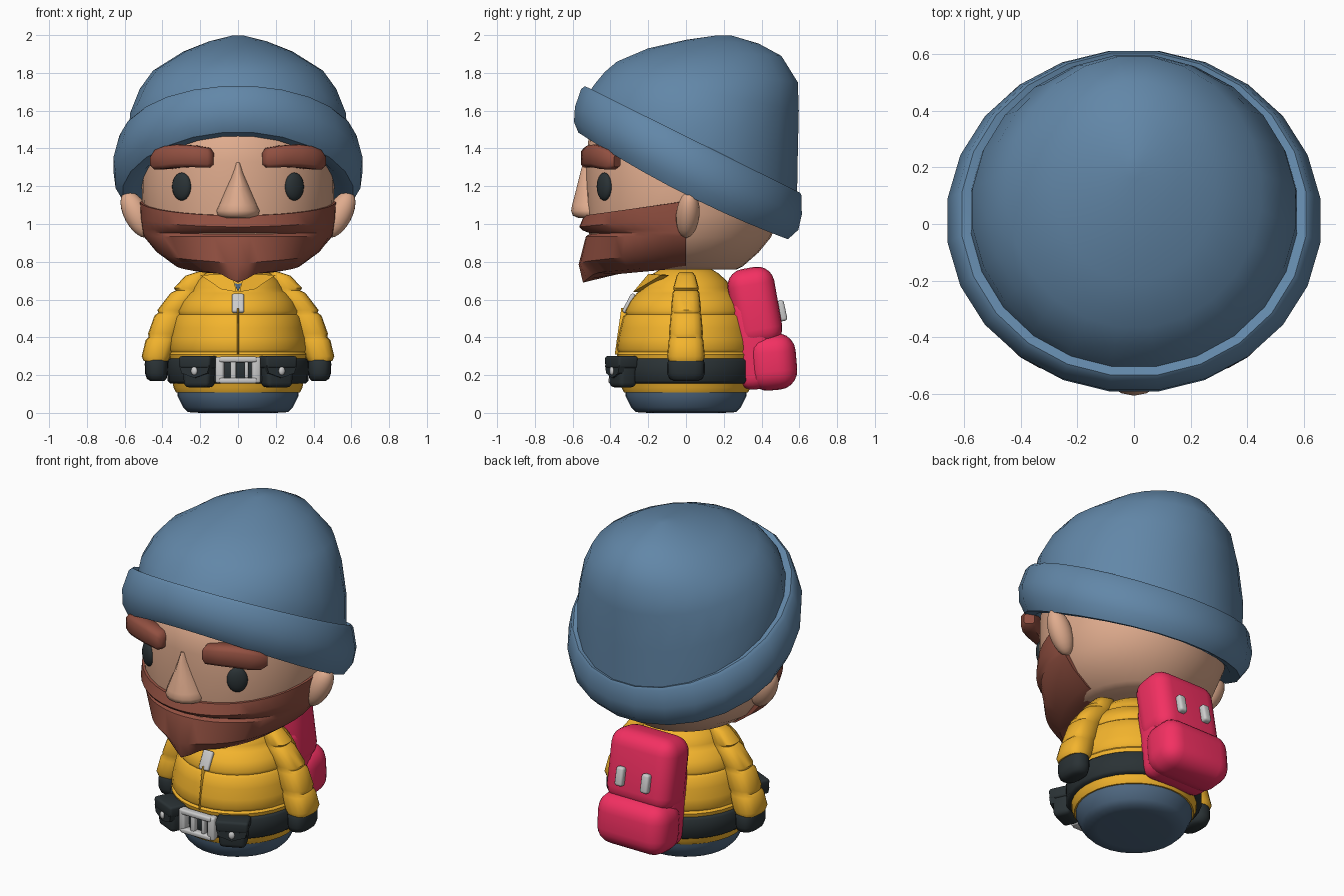
import bpy, bmesh
from math import sin, cos, pi, radians, exp, asin
from mathutils import Vector, Matrix


def material(name, rgb):
    m = bpy.data.materials.new(name)
    lin = [((c / 255 + 0.055) / 1.055) ** 2.4 for c in rgb]
    m.diffuse_color = (*lin, 1)
    return m


BLUE = material("blue_wool", (98, 135, 168))
NAVY = material("trousers_blue", (78, 103, 128))
SKIN = material("skin", (224, 172, 142))
HAIR = material("hair", (146, 80, 65))
YELLOW = material("jacket_yellow", (243, 180, 45))
DARK = material("dark_leather", (42, 50, 53))
PINK = material("pack_pink", (243, 48, 98))


def finish(name, bm, mat, angle=40):
    bmesh.ops.recalc_face_normals(bm, faces=bm.faces)
    me = bpy.data.meshes.new(name)
    bm.to_mesh(me)
    bm.free()
    for p in me.polygons:
        p.use_smooth = True
    me.set_sharp_from_angle(angle=radians(angle))
    if mat:
        me.materials.append(mat)
    ob = bpy.data.objects.new(name, me)
    bpy.context.collection.objects.link(ob)
    return ob


def skin(name, rings, mat, closed=True, angle=40):
    """Bridge equal-length point rings and cap both ends."""
    bm = bmesh.new()
    vs = [[bm.verts.new(p) for p in r] for r in rings]
    n = len(vs[0])
    for a, b in zip(vs, vs[1:]):
        for i in range(n if closed else n - 1):
            j = (i + 1) % n
            bm.faces.new((a[i], a[j], b[j], b[i]))
    bm.faces.new(vs[0])
    bm.faces.new(vs[-1])
    return finish(name, bm, mat, angle)


def oval(cx, cy, cz, rx, ry, n=28, p=1.0):
    """Horizontal ellipse; p < 1 squares it off."""
    pts = []
    for i in range(n):
        c, s = cos(2 * pi * i / n), sin(2 * pi * i / n)
        f = lambda v: (abs(v) ** p) * (1 if v >= 0 else -1)
        pts.append((cx + rx * f(s), cy - ry * f(c), cz))
    return pts


def lathe(name, prof, mat, n=32, angle=50):
    return skin(name, [oval(0, 0, z, r, r, n) for r, z in prof], mat, angle=angle)


def rbox(name, loc, size, bev, mat, rot=(0, 0, 0), seg=3, taper=1.0):
    """Box with rounded edges; taper scales the width at the bottom."""
    bm = bmesh.new()
    bmesh.ops.create_cube(bm, size=1)
    for v in bm.verts:
        if v.co.z < 0:
            v.co.x *= taper
        v.co = Vector(a * b for a, b in zip(v.co, size))
    bmesh.ops.bevel(bm, geom=bm.edges[:], offset=bev, segments=seg, profile=0.5, affect='EDGES')
    ob = finish(name, bm, mat, 45)
    ob.location, ob.rotation_euler = loc, rot
    return ob


def ball(name, loc, size, mat, rot=(0, 0, 0)):
    bm = bmesh.new()
    bmesh.ops.create_uvsphere(bm, u_segments=20, v_segments=12, radius=1)
    bmesh.ops.scale(bm, vec=size, verts=bm.verts)
    ob = finish(name, bm, mat, 60)
    ob.location, ob.rotation_euler = loc, rot
    return ob


# Lower body, quilted jacket and belt
lathe("trousers", [(.2, .0), (.265, .004), (.29, .03), (.32, .09), (.32, .16)], NAVY)
lathe("jacket", [(.29, .105), (.328, .108), (.342, .135), (.36, .28), (.367, .31), (.357, .322),
                 (.366, .338), (.36, .39), (.347, .45), (.332, .51), (.317, .522), (.323, .54),
                 (.297, .59), (.26, .635), (.244, .645), (.24, .662), (.215, .70),
                 (.17, .74), (.12, .77)], YELLOW)
lathe("belt", [(.33, .155), (.36, .157), (.372, .17), (.374, .275), (.362, .289), (.34, .29)], DARK)

# Shirt showing in the collar opening, and collar flaps
skin("shirt", [[(-.04, -.17, .735), (.04, -.17, .735), (0, -.272, .64)],
               [(-.04, -.12, .735), (.04, -.12, .735), (0, -.22, .64)]], NAVY)
for s in (-1, 1):
    skin("collar_flap", [[(s * .03, -.20, .735), (s * .2, -.13, .73), (s * .09, -.255, .655), (s * .008, -.28, .64)],
                         [(s * .03, -.16, .735), (s * .19, -.09, .73), (s * .09, -.20, .655), (s * .008, -.23, .64)]],
         YELLOW)

# Zip line and zip pull
rbox("zip_seam", (0, -.335, .43), (.008, .05, .25), .003, YELLOW, (radians(-8), 0, 0), 1)
tilt = (radians(-28), 0, 0)
rbox("zip_pull", (0, -.302, .58), (.066, .028, .112), .012, None, tilt)
rbox("zip_slot", (0, -.313, .567), (.026, .012, .045), .004, DARK, tilt, 1)

# Arms with quilting seams, and mittens
ARM = [(.19, .745, .03, .035), (.225, .725, .055, .05), (.265, .66, .075, .068), (.262, .648, .067, .064),
       (.28, .635, .077, .071), (.345, .545, .081, .08), (.35, .53, .072, .076), (.362, .515, .08, .082),
       (.395, .42, .081, .09), (.4, .40, .073, .086), (.408, .385, .081, .092),
       (.432, .30, .078, .1), (.434, .275, .066, .092)]
HAND = [(.431, .30, .05, .08), (.432, .285, .058, .092), (.432, .26, .062, .1), (.432, .21, .06, .1),
        (.43, .18, .052, .088), (.428, .168, .035, .06)]
for s in (-1, 1):
    for name, st, mat in (("arm", ARM, YELLOW), ("mitten", HAND, DARK)):
        skin(name, [oval(s * x, 0, z, rx, ry, 16, .75) for x, z, rx, ry in st], mat, angle=50)

# Belt buckle frame
for s in (-1, 1):
    rbox("buckle_side", (s * .095, -.38, .227), (.045, .05, .14), .012, None, (0, 0, s * .2))
    rbox("buckle_rail", (0, -.388, .227 + s * .056), (.2, .045, .03), .01, None)
rbox("buckle_bar", (-.025, -.385, .227), (.03, .04, .11), .008, None)
rbox("buckle_prong", (.045, -.387, .227), (.02, .035, .09), .008, None)

# Belt pouches with flap and stud
for s in (-1, 1):
    out = Matrix.Rotation(s * radians(25), 3, 'Z')
    rot = (0, 0, s * radians(25))
    at = lambda d, z: Vector((s * .205, -.335, z)) + out @ Vector((0, -d, 0))
    rbox("pouch", at(0, .205), (.165, .10, .14), .025, DARK, rot, taper=.9)
    rbox("pouch_flap", at(.008, .268), (.185, .115, .065), .014, DARK, rot, taper=.95)
    flap = [(-.088, .25), (.088, .25), (.075, .21), (.0, .185), (-.075, .21)]
    skin("flap_front", [[at(0, z) + out @ Vector((x, -d, 0)) for x, z in flap] for d in (.03, .062)], DARK)
    ball("pouch_stud", at(.064, .222), (.018, .012, .022), None, rot)

# Backpack: upper bag, lower pocket and clips
rbox("backpack_upper", (0, .365, .56), (.43, .25, .42), .09, PINK, (radians(10), 0, 0), 5)
rbox("backpack_main", (0, .36, .37), (.41, .21, .49), .07, PINK, (radians(8), 0, 0), 4)
rbox("backpack_pocket", (0, .455, .27), (.46, .26, .30), .10, PINK, (radians(5), 0, 0), 5)
for s in (-1, 1):
    rbox("backpack_clip", (s * .085, .505, .54), (.05, .045, .11), .014, None, (radians(12), 0, 0))

# Head
HEAD = [(.76, .27, -.40, .27), (.775, .31, -.43, .3), (.85, .41, -.48, .385), (.93, .465, -.51, .45),
        (1.05, .505, -.525, .50), (1.2, .51, -.53, .51), (1.33, .505, -.53, .51),
        (1.46, .47, -.515, .48), (1.55, .42, -.44, .44)]
skin("head", [oval(0, (a + b) / 2, z, rx, (b - a) / 2, 32) for z, rx, a, b in HEAD], SKIN, angle=60)

# Beard and moustache: arcs round the jaw, notched at the mouth, pulled to a point at the chin
ROWS = [(1.05, .48, 1.125, .48, 0), (1.045, .54, 1.12, .52, 0), (.985, .565, 1.04, .517, 0),
        (.965, .545, .975, .508, 0), (.95, .505, .955, .505, 0), (.935, .53, .935, .5, 0),
        (.80, .555, .86, .435, .3), (.74, .50, .785, .335, 1), (.735, .36, .768, .27, 0)]
rings = []
for zf, ry, zs, rx, pull in ROWS:
    ring = []
    for i in range(25):
        a = (i / 24 - .5) * pi
        k = pull * exp(-(a / .2) ** 2)
        ring.append((rx * sin(a), -ry * cos(a) - .045 * k, zf + (zs - zf) * (1 - cos(a)) - .05 * k))
    rings.append(ring)
skin("beard", rings, HAIR, angle=35)

# Nose
NOSE = [(1.325, .012, .545), (1.27, .032, .56), (1.18, .07, .582), (1.10, .105, .603),
        (1.07, .118, .608), (1.045, .112, .6), (1.032, .08, .57)]
skin("nose", [oval(0, -.49, z, w, y - .49, 16) for z, w, y in NOSE], SKIN, angle=60)

# Eyes, brows, ears
BROW = [(.13, .53, 1.345, .03, .03), (.15, .535, 1.35, .052, .045), (.23, .545, 1.358, .057, .05),
        (.31, .56, 1.36, .06, .05), (.37, .57, 1.352, .06, .05), (.42, .575, 1.34, .052, .045),
        (.445, .575, 1.333, .03, .028)]
for s in (-1, 1):
    ball("eye", (s * .298, -.432, 1.198), (.058, .03, .074), DARK, (0, 0, s * radians(34)))
    rings = []
    for x, r, z, h, d in BROW:
        a = asin(x / r)
        o = Vector((s * sin(a), -cos(a), 0))
        rings.append([o * (r + d * p[0]) + Vector((0, 0, z + h * p[1])) for p in
                      ((1, .65), (.65, 1), (-.65, 1), (-1, .65), (-1, -.65), (-.65, -1), (.65, -1), (1, -.65))])
    skin("eyebrow", rings, HAIR, angle=50)
    ball("ear", (s * .535, .01, 1.05), (.068, .062, .135), SKIN, (radians(-5), s * radians(28), 0))

# Hat: tilted rings as (front y, front z, back y, back z, half width, side sag)
HAT = [(-.47, 1.52, .46, 1.02, .46, .04), (-.51, 1.465, .49, .95, .55, .04), (-.57, 1.485, .54, .92, .61, .04),
       (-.593, 1.54, .595, .97, .648, .03), (-.588, 1.62, .613, 1.05, .66, .02),
       (-.555, 1.715, .612, 1.15, .628, 0), (-.535, 1.73, .605, 1.165, .61, 0), (-.505, 1.71, .588, 1.16, .578, 0),
       (-.48, 1.745, .592, 1.38, .572, 0), (-.43, 1.805, .597, 1.6, .52, 0), (-.365, 1.86, .592, 1.75, .45, 0),
       (-.2, 1.93, .505, 1.89, .29, 0), (.0, 1.975, .385, 1.955, .155, 0), (.16, 1.998, .24, 1.998, .03, 0)]
rings = []
for fy, fz, by, bz, w, sag in HAT:
    ring = []
    for i in range(24):
        a = 2 * pi * (i + .5) / 24
        t = (1 - cos(a)) / 2 * 1.0086 - .0043
        ring.append((w * sin(a) * 1.008, fy + (by - fy) * t, fz + (bz - fz) * t - sag * sin(a) ** 2))
    rings.append(ring)
skin("knit_hat", rings, BLUE, angle=42)
